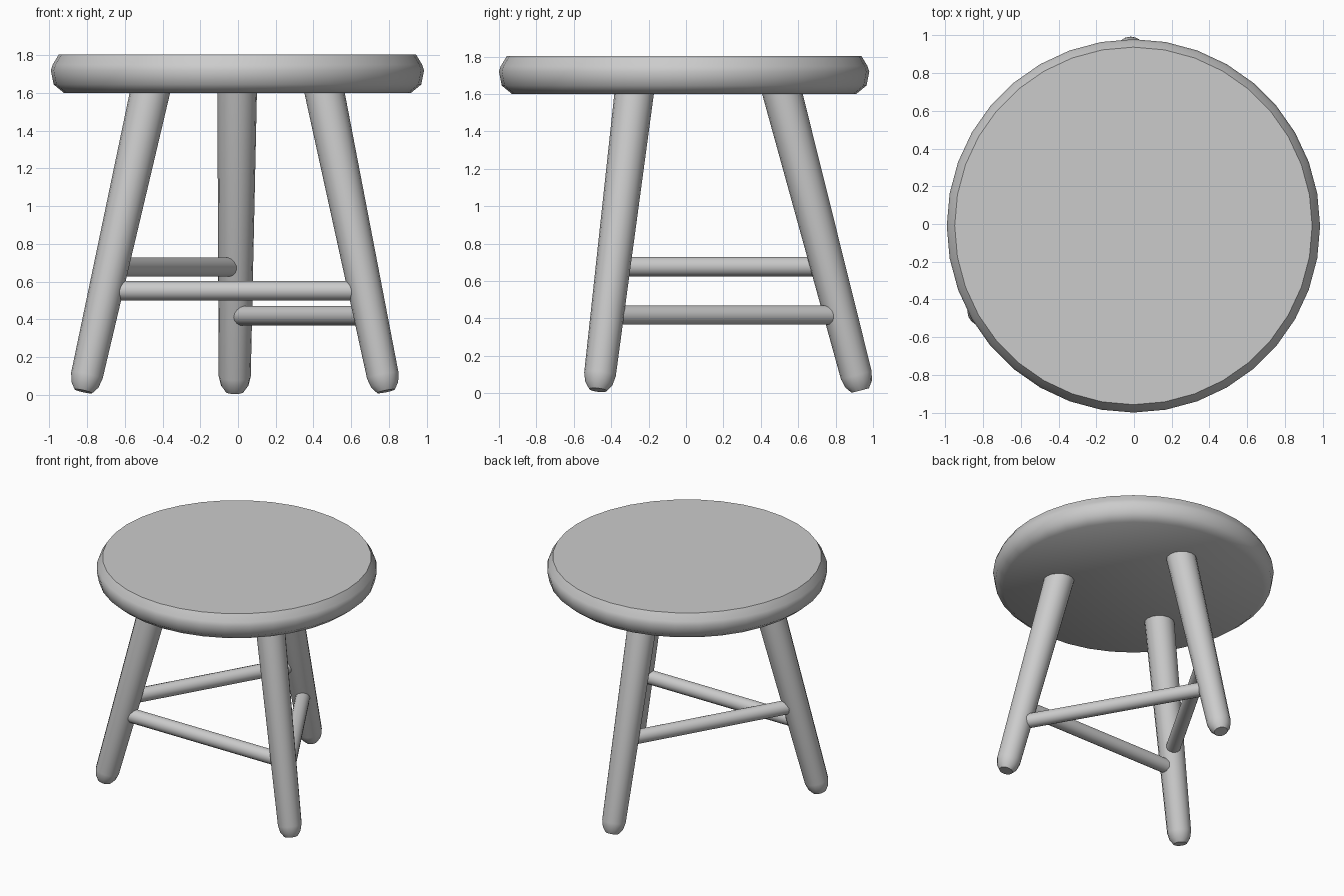
import bpy, bmesh, math
from mathutils import Vector

cube = bpy.data.objects.get("Cube")
if cube:
    bpy.data.objects.remove(cube, do_unlink=True)

grey = bpy.data.materials.new("plain grey")
grey.use_nodes = True
grey.diffuse_color = (0.6, 0.6, 0.6, 1)
grey.node_tree.nodes["Principled BSDF"].inputs["Base Color"].default_value = (0.6, 0.6, 0.6, 1)


def lathe(name, profile, sides, start, axis=(0, 0, 1)):
    """Turn a (radius, height) profile around an axis and close both ends."""
    bm = bmesh.new()
    rings = []
    for r, h in profile:
        angles = [2 * math.pi * i / sides for i in range(sides)]
        rings.append([bm.verts.new((r * math.cos(a), r * math.sin(a), h)) for a in angles])
    for low, high in zip(rings, rings[1:]):
        for i in range(sides):
            j = (i + 1) % sides
            bm.faces.new((low[i], low[j], high[j], high[i]))
    bm.faces.new(rings[0][::-1])
    bm.faces.new(rings[-1])
    mesh = bpy.data.meshes.new(name)
    bm.to_mesh(mesh)
    bm.free()
    mesh.materials.append(grey)
    obj = bpy.data.objects.new(name, mesh)
    obj.location = start
    obj.rotation_mode = 'QUATERNION'
    obj.rotation_quaternion = Vector((0, 0, 1)).rotation_difference(Vector(axis))
    bpy.context.collection.objects.link(obj)
    bpy.ops.object.select_all(action='DESELECT')
    obj.select_set(True)
    bpy.context.view_layer.objects.active = obj
    bpy.ops.object.shade_smooth_by_angle(angle=math.radians(45))
    return obj


# Round seat with a softened rim
lathe("seat", [(0.92, 1.6), (0.975, 1.645), (0.99, 1.72), (0.98, 1.75), (0.948, 1.803)],
      36, (-0.003, -0.01, 0))

# Splayed, tapered legs: foot and top of each axis
legs = {
    "right_leg": (Vector((-0.82, -0.47, 0.018)), Vector((-0.45, -0.268, 1.68))),
    "left_leg": (Vector((0.785, -0.47, 0.018)), Vector((0.443, -0.268, 1.68))),
    "back_leg": (Vector((-0.018, 0.932, 0.015)), Vector((-0.004, 0.495, 1.68))),
}
for name, (foot, top) in legs.items():
    span = top - foot
    lathe(name, [(0.048, 0), (0.073, 0.035), (0.085, 0.085), (0.106, span.length)],
          16, foot, span)


def leg_point(name, z):
    foot, top = legs[name]
    return foot.lerp(top, (z - foot.z) / (top.z - foot.z))


# Rungs at three heights, each running between two leg axes
for name, a, b, z in (("front_rung", "right_leg", "left_leg", 0.552),
                      ("left_rung", "left_leg", "back_leg", 0.418),
                      ("right_rung", "back_leg", "right_leg", 0.677)):
    start, end = leg_point(a, z), leg_point(b, z)
    span = end - start
    lathe(name, [(0.052, 0), (0.052, span.length)], 16, start, span)
